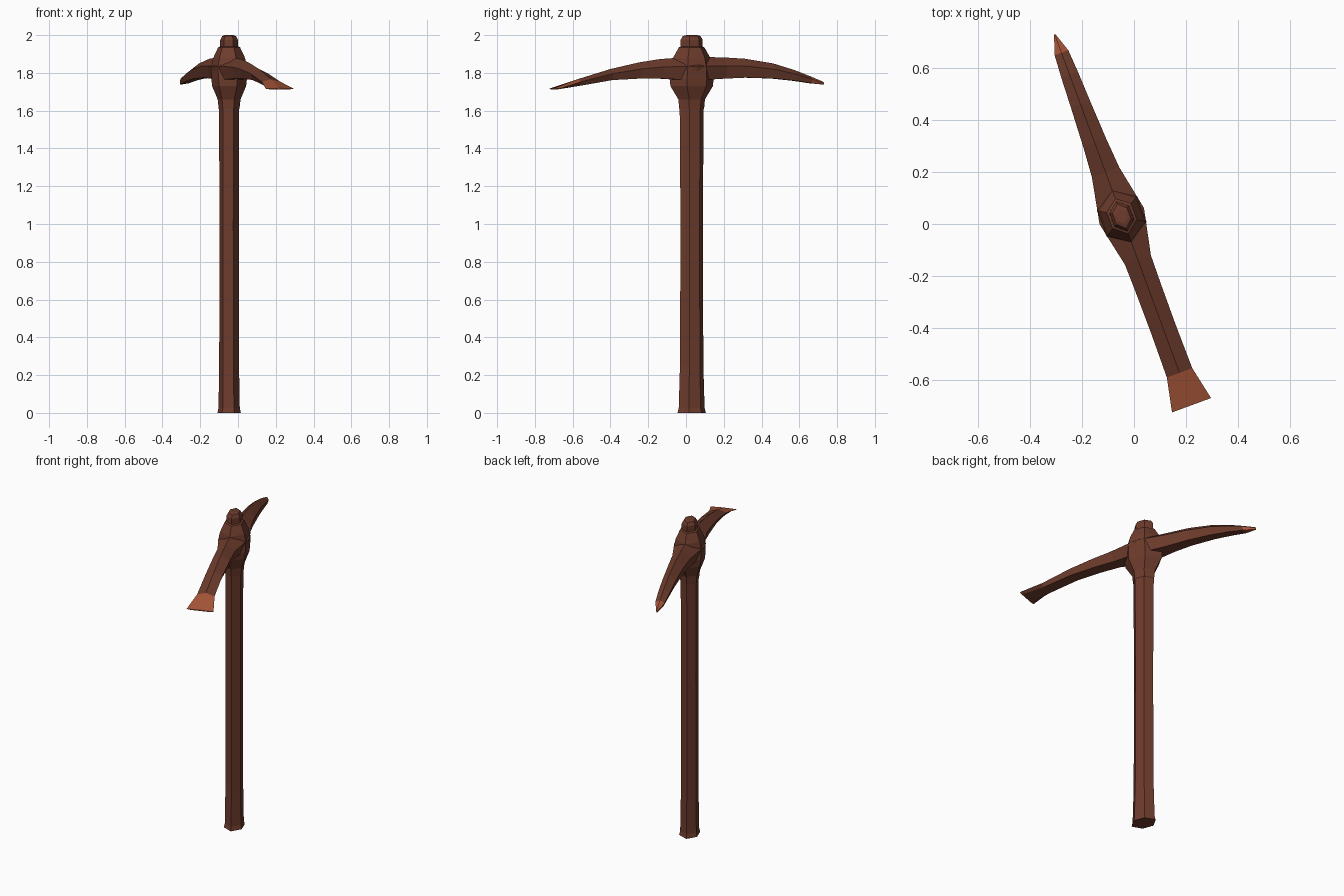
import bpy
import bmesh
from math import atan2
from mathutils import Matrix, Vector

cube = bpy.data.objects.get("Cube")
if cube:
    bpy.data.objects.remove(cube, do_unlink=True)


def material(name, color):
    m = bpy.data.materials.new(name)
    m.use_nodes = True
    m.diffuse_color = color
    m.node_tree.nodes["Principled BSDF"].inputs["Base Color"].default_value = color
    return m


brown = material("dark brown", (0.155, 0.045, 0.026, 1))
copper = material("worn copper edge", (0.40, 0.095, 0.043, 1))

# Local x runs along the head toward the pick point
frame = Matrix.Translation((-0.047, 0.03, 0)) @ Matrix.Rotation(atan2(0.938, -0.346), 4, "Z")


def loft(name, rings, bright=None):
    """Skin a list of equal-length rings with flat faces and closed ends."""
    bm = bmesh.new()
    loops = [[bm.verts.new(p) for p in ring] for ring in rings]
    count = len(loops[0])
    for a, b in zip(loops, loops[1:]):
        for i in range(count):
            j = (i + 1) % count
            bm.faces.new((a[i], a[j], b[j], b[i]))
    bm.faces.new(loops[0])
    bm.faces.new(loops[-1])
    bmesh.ops.recalc_face_normals(bm, faces=bm.faces)
    for f in bm.faces:
        if bright and bright(f):
            f.material_index = 1
    bm.transform(frame)
    mesh = bpy.data.meshes.new(name)
    bm.to_mesh(mesh)
    bm.free()
    mesh.materials.append(brown)
    mesh.materials.append(copper)
    obj = bpy.data.objects.new(name, mesh)
    bpy.context.collection.objects.link(obj)
    return obj


def hexagon(z, a, b):
    """Six-sided ring, pointed along the head."""
    return [Vector((x * a, y * b, z)) for x, y in
            ((1, 0), (.45, 1), (-.45, 1), (-1, 0), (-.45, -1), (.45, -1))]


def arm_section(s, w, top, bottom):
    """Ridged top, wide shoulders and a narrower flat underside."""
    mid = bottom + (top - bottom) * 0.6
    return [Vector((s, y, z)) for y, z in
            ((0, top), (w, mid), (w * .72, bottom), (-w * .72, bottom), (-w, mid))]


# Handle with a flared foot
loft("handle", [hexagon(*r) for r in (
    (0, .08, .053), (.025, .073, .048), (.25, .066, .045),
    (1.0, .063, .044), (1.4, .066, .045), (1.68, .068, .046))])

# Socket around the handle and the stub above it
loft("socket", [hexagon(*r) for r in (
    (1.61, .070, .047), (1.66, .075, .052), (1.73, .120, .076), (1.77, .124, .080),
    (1.83, .115, .082), (1.88, .105, .072), (1.935, .072, .050), (1.94, .060, .041))])
loft("handle_stub", [hexagon(*r) for r in (
    (1.9, .062, .041), (1.975, .062, .040), (1.995, .050, .030), (2.0, .030, .018))])

# Pick arm
loft("pick_arm", [arm_section(*r) for r in (
    (0, .091, 1.885, 1.76), (.18, .056, 1.882, 1.77), (.30, .047, 1.875, 1.775),
    (.46, .039, 1.850, 1.770), (.58, .034, 1.815, 1.758), (.67, .028, 1.782, 1.745),
    (.745, .003, 1.752, 1.738))], lambda f: f.calc_center_median().x > .68)

# Adze arm, with a wide flared cutting edge
loft("adze_arm", [arm_section(*r) for r in (
    (0, .091, 1.885, 1.76), (-.18, .053, 1.873, 1.77), (-.30, .051, 1.855, 1.77),
    (-.46, .050, 1.820, 1.762), (-.642, .052, 1.767, 1.732), (-.775, .080, 1.719, 1.713))],
    lambda f: f.calc_center_median().x < -.65 and f.normal.z > -.5)
